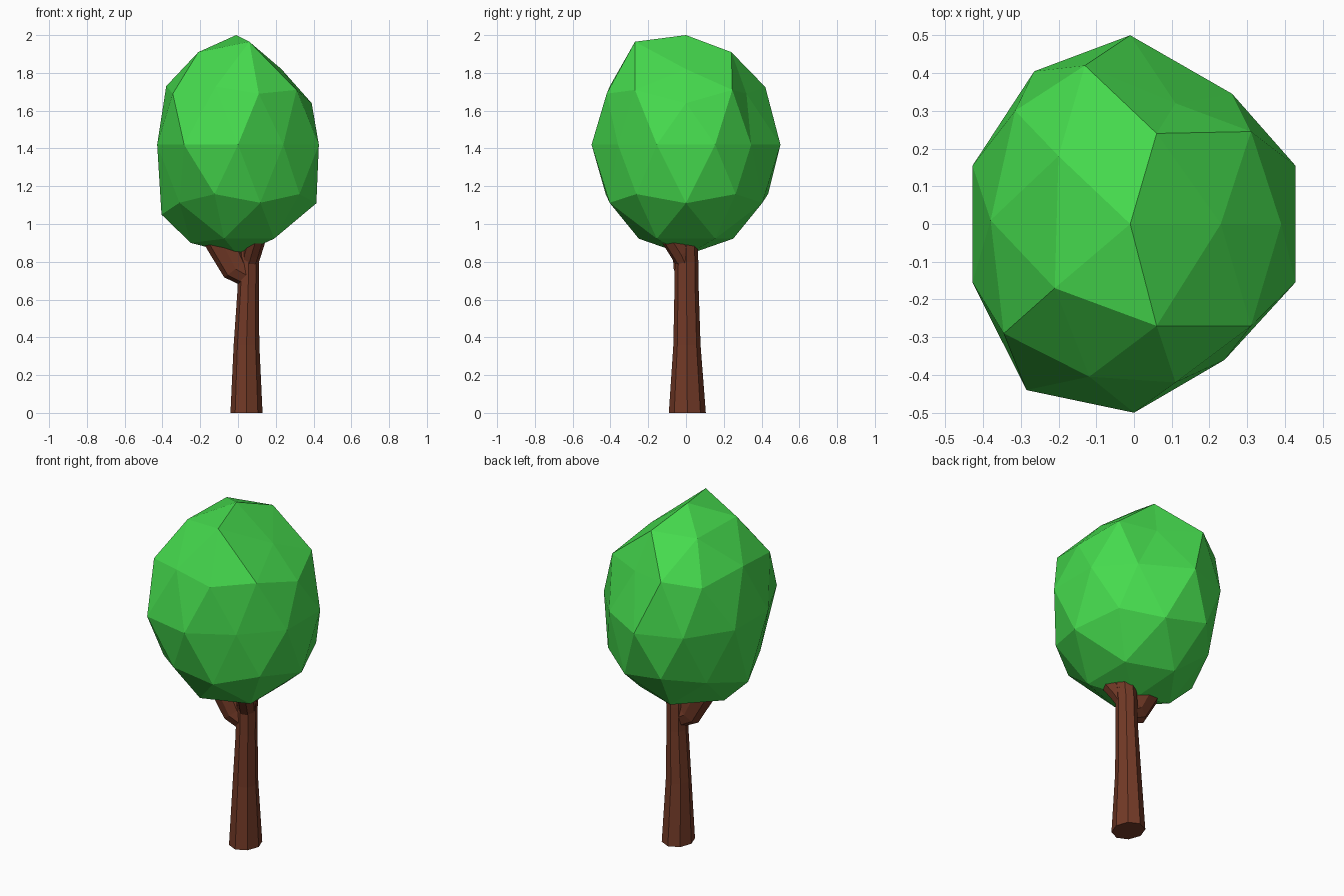
import bpy, bmesh, math
from mathutils import Vector

if "Cube" in bpy.data.objects:
    bpy.data.objects.remove(bpy.data.objects["Cube"])


def material(name, rgb):
    m = bpy.data.materials.new(name)
    m.diffuse_color = (*rgb, 1)
    m.use_nodes = True
    m.node_tree.nodes["Principled BSDF"].inputs["Base Color"].default_value = m.diffuse_color
    return m


def finish(bm, name, mat):
    bmesh.ops.recalc_face_normals(bm, faces=bm.faces)
    me = bpy.data.meshes.new(name)
    bm.to_mesh(me)
    bm.free()
    me.materials.append(mat)
    ob = bpy.data.objects.new(name, me)
    bpy.context.collection.objects.link(ob)
    return ob


def tube(name, path, mat, sides=8, level=False):
    """Loft rings along a path of (x, y, z, radius across x, radius across y)."""
    bm = bmesh.new()
    pts = [Vector(p[:3]) for p in path]
    rings = []
    for i, p in enumerate(path):
        d = (pts[min(i + 1, len(pts) - 1)] - pts[max(i - 1, 0)]).normalized()
        if level:
            d = Vector((0, 0, 1))
        v = (Vector((0, 1, 0)) - d * d.y).normalized()
        u = v.cross(d)
        ring = []
        for k in range(sides):
            a = math.tau * k / sides
            ring.append(bm.verts.new(pts[i] + u * p[3] * math.cos(a) + v * p[4] * math.sin(a)))
        rings.append(ring)
    for r, s in zip(rings, rings[1:]):
        for k in range(sides):
            n = (k + 1) % sides
            bm.faces.new((r[k], r[n], s[n], s[k]))
    bm.faces.new(rings[0])
    bm.faces.new(rings[-1])
    return finish(bm, name, mat)


green = material("leaf_green", (0.06, 0.70, 0.075))
brown = material("bark_brown", (0.17, 0.042, 0.02))

# Crown: stretched icosphere with some corners pulled out of place
bm = bmesh.new()
bmesh.ops.create_icosphere(bm, subdivisions=2, radius=1)
for v in bm.verts:
    v.co = Vector((v.co.x * 0.45, v.co.y * 0.5, v.co.z * 0.585 + 1.42))
moved = [
    (-0.01, 0, 2.0), (0.06, 0.24, 1.91), (0.06, -0.27, 1.965), (-0.2, 0.18, 1.91),
    (-0.21, -0.17, 1.91), (0.23, 0, 1.82), (0.31, 0.245, 1.71), (0.31, -0.27, 1.71),
    (0.39, 0, 1.64), (0.11, -0.42, 1.69), (0.11, 0.32, 1.69), (-0.38, 0.01, 1.73),
    (-0.315, 0.3, 1.69), (-0.345, -0.29, 1.69), (-0.01, 0.5, 1.42), (0.26, 0.345, 1.42),
    (0.24, -0.36, 1.42), (-0.285, -0.44, 1.42), (-0.405, 0, 1.05), (-0.25, 0, 0.9),
    (0, 0, 0.835), (0.415, 0, 1.11), (-0.13, 0.42, 1.725), (-0.14, 0.435, 1.16),
]
for t in moved:
    t = Vector(t)
    min(bm.verts, key=lambda v: (v.co - t).length).co = t
finish(bm, "crown", green)

# Trunk: slightly tapering, eight sided
tube("trunk", [(0.045, 0.007, 0, 0.085, 0.098), (0.045, 0.005, 0.36, 0.068, 0.072),
               (0.054, 0.003, 0.66, 0.056, 0.064), (0.056, 0.003, 0.8, 0.056, 0.062),
               (0.07, 0, 0.97, 0.06, 0.062)], brown, level=True)

# Branches reaching into the crown
tube("left_branch", [(0.06, 0, 0.72, 0.06, 0.05), (-0.015, -0.01, 0.765, 0.075, 0.055),
                     (-0.085, -0.015, 0.9, 0.085, 0.06), (-0.13, -0.02, 0.98, 0.085, 0.06)], brown)
tube("right_branch", [(0.06, 0, 0.79, 0.045, 0.05), (0.075, -0.025, 0.85, 0.05, 0.06),
                      (0.1, -0.075, 0.93, 0.05, 0.06)], brown)
